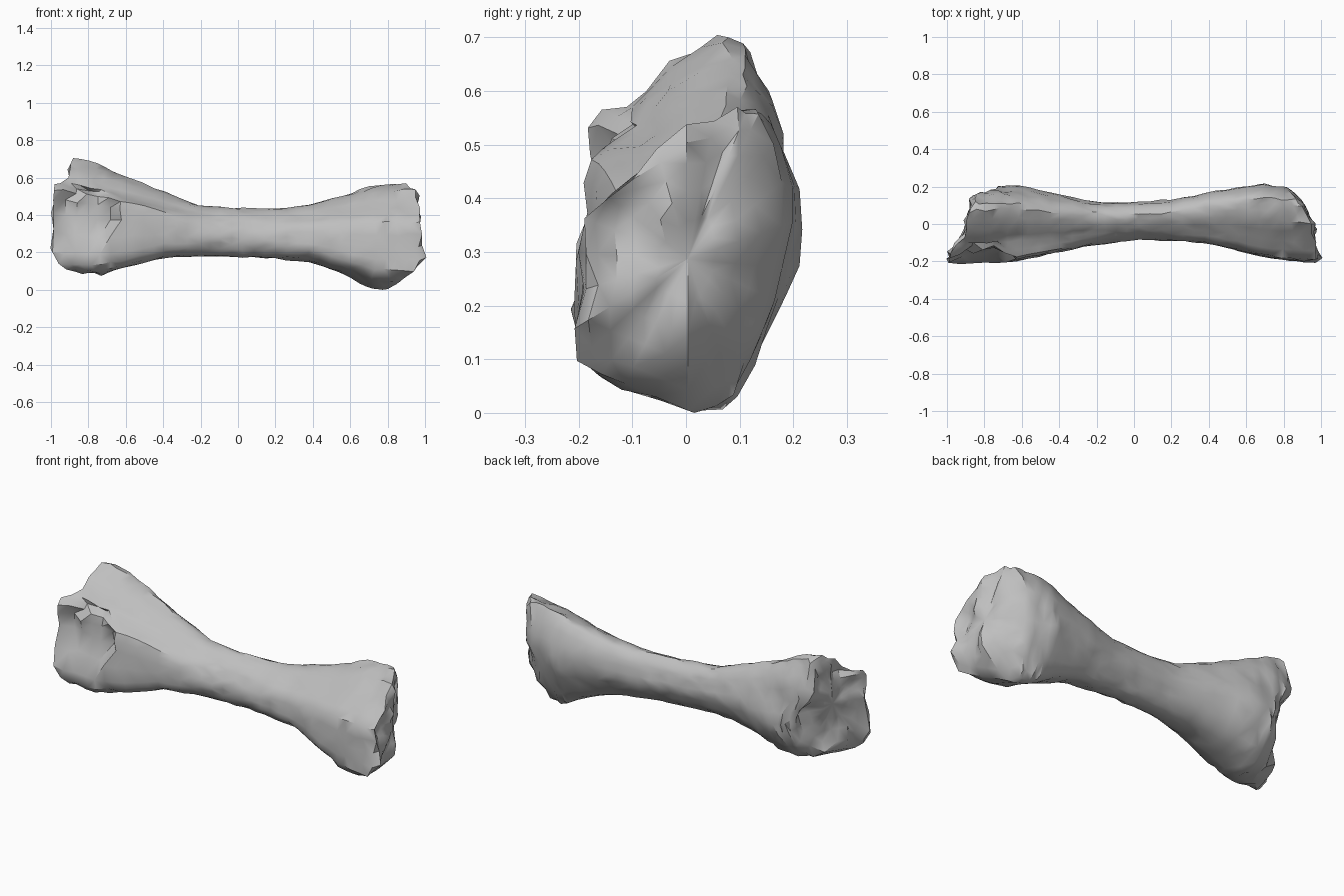
import bpy, bmesh, math, random
from mathutils import Vector, noise

random.seed(4)
old = bpy.data.objects.get("Cube")
if old:
    bpy.data.objects.remove(old)

# Cross-sections as (y, z), starting at the top ridge and running round the back
LEFT = [(.08, .70), (.13, .66), (.18, .54), (.21, .40), (.19, .27), (.11, .13), (-.03, .08),
        (-.17, .10), (-.21, .19), (-.2, .40), (-.19, .53), (-.1, .565), (-.03, .64)]
MID = [(.05, .43), (.09, .40), (.11, .35), (.115, .29), (.09, .23), (.05, .18), (0, .17),
       (-.05, .19), (-.08, .24), (-.085, .29), (-.065, .34), (-.035, .38), (.005, .415)]
RIGHT = [(.1, .56), (.15, .55), (.2, .42), (.2, .27), (.15, .15), (.09, .03), (.02, 0),
         (-.12, .04), (-.2, .10), (-.2, .22), (-.19, .36), (-.1, .44), (.01, .53)]

# Outline of the bone along its length
XS = [-.98, -.8, -.6, -.4, -.2, 0, .2, .4, .6, .75, .97]
TOP = [.70, .665, .60, .52, .445, .43, .425, .455, .51, .55, .56]
LOW = [.09, .075, .11, .165, .175, .17, .16, .14, .06, .005, 0]
BACK = [.19, .21, .205, .155, .115, .115, .13, .17, .2, .215, .19]
FRONT = [-.21, -.21, -.195, -.15, -.11, -.085, -.09, -.105, -.15, -.19, -.2]


def lookup(values, x):
    for i in range(len(XS) - 1):
        if x <= XS[i + 1]:
            t = (x - XS[i]) / (XS[i + 1] - XS[i])
            return values[i] + (values[i + 1] - values[i]) * t
    return values[-1]


def unit_section(pts):
    """Double the points along a smooth curve and fit them to a unit box."""
    p = [Vector(q) for q in pts]
    n = len(p)
    dense = []
    for i in range(n):
        mid = (p[i] + p[(i + 1) % n]) * .5625 - (p[i - 1] + p[(i + 2) % n]) * .0625
        dense += [p[i], mid]
    ys, zs = [q.x for q in dense], [q.y for q in dense]
    return [Vector(((q.x - min(ys)) / (max(ys) - min(ys)),
                    (q.y - min(zs)) / (max(zs) - min(zs)))) for q in dense]


SECTIONS = [unit_section(s) for s in (LEFT, MID, RIGHT)]


def bump(v, centre, radius):
    return max(0, 1 - ((v - centre) / radius) ** 2)


def end_x(side, y, z):
    """Slanted and rounded limit of each broken end."""
    if side < 0:
        x = .985 - .44 * max(0, y + .18) - 5 * max(0, .22 - z) ** 2
        # the face retreats below the rear flange
        x -= .065 * bump(z, .26, .2) * min(1, max(0, y + .02) / .12)
        return -(min(x, .90) if z > .57 else x)
    x = .975 - 4 * max(0, y) ** 2 - 4 * max(0, .2 - z) ** 2 - .25 * max(0, z - .4)
    # the lower rear corner is rounded away
    return x - 2.2 * max(0, y) * max(0, .4 - z)


def section(x):
    """Points of the bone's outline at x, bent to meet the slanted end."""
    side = -1 if x < 0 else 1
    blend = min(1, abs(x) / .7)
    blend = blend * blend * (3 - 2 * blend)
    low, top = lookup(LOW, x), lookup(TOP, x)
    front, back = lookup(FRONT, x), lookup(BACK, x)
    nominal = XS[0] if side < 0 else XS[-1]
    bend = max(0, (abs(x) - .55) / (abs(nominal) - .55)) ** 1.5
    rough = .005 + .005 * bend
    ring = []
    for m, e in zip(SECTIONS[1], SECTIONS[side + 1]):
        q = m.lerp(e, blend)
        y, z = front + q.x * (back - front), low + q.y * (top - low)
        px = x + bend * (end_x(side, y, z) - nominal)
        # broken hollow in the front of the tall end
        depth = 1 - ((px + .83) / .2) ** 2 - ((z - .4) / .17) ** 2
        if y < -.13 and depth > 0:
            y += min(.06, .13 * depth) + random.uniform(-.015, .015)
        # shallow furrow along the back of the tall end
        if y > .05:
            y -= .02 * bump(z, .42, .1) * min(1, max(0, -px - .52) / .15)
        jitter = [random.uniform(-rough, rough) for _ in range(3)]
        ring.append(Vector((px + jitter[0], y + jitter[1], z + jitter[2])))
    return ring


def bridge(bm, a, b):
    n = len(a)
    for i in range(n):
        j = (i + 1) % n
        bm.faces.new((a[i], a[j], b[j], b[i]))


def close_end(bm, ring, side):
    """Lumpy spongy cap made of shrinking rings."""
    centre = sum((v.co for v in ring), Vector()) / len(ring)
    last = ring
    for scale, sink in ((.88, -.005), (.7, .01), (.5, .015), (.28, .015)):
        loop = []
        for v in ring:
            p = centre.lerp(v.co, scale * random.uniform(.98, 1.02))
            lump = .04 * noise.noise(p * 11) + random.uniform(-.004, .004)
            p.x = end_x(side, p.y, p.z) - side * (sink + lump)
            loop.append(bm.verts.new(p))
        bridge(bm, last, loop)
        last = loop
    # the middle sits level with the innermost ring
    tip = bm.verts.new(sum((v.co for v in last), Vector()) / len(last))
    for i in range(len(last)):
        bm.faces.new((last[i], last[(i + 1) % len(last)], tip))


# Shaft and both flared ends as one loft
bm = bmesh.new()
COUNT = 34
rings = []
for k in range(COUNT):
    x = XS[0] + (XS[-1] - XS[0]) * k / (COUNT - 1)
    rings.append([bm.verts.new(p) for p in section(x)])
for a, b in zip(rings, rings[1:]):
    bridge(bm, a, b)
close_end(bm, rings[0], -1)
close_end(bm, rings[-1], 1)
bmesh.ops.triangulate(bm, faces=bm.faces)
bmesh.ops.recalc_face_normals(bm, faces=bm.faces)

# Rest the lowest point on the floor
lowest = min(v.co.z for v in bm.verts)
bmesh.ops.translate(bm, verts=bm.verts, vec=(0, 0, -lowest))

mesh = bpy.data.meshes.new("bone")
bm.to_mesh(mesh)
bm.free()
bone = bpy.data.objects.new("bone", mesh)
bpy.context.collection.objects.link(bone)

# Plain grey bone colour
grey = bpy.data.materials.new("bone grey")
grey.use_nodes = True
colour = (.52, .52, .52, 1)
grey.diffuse_color = colour
grey.node_tree.nodes["Principled BSDF"].inputs["Base Color"].default_value = colour
mesh.materials.append(grey)

bpy.ops.object.select_all(action='DESELECT')
bone.select_set(True)
bpy.context.view_layer.objects.active = bone
bpy.ops.object.shade_smooth_by_angle(angle=math.radians(35))
